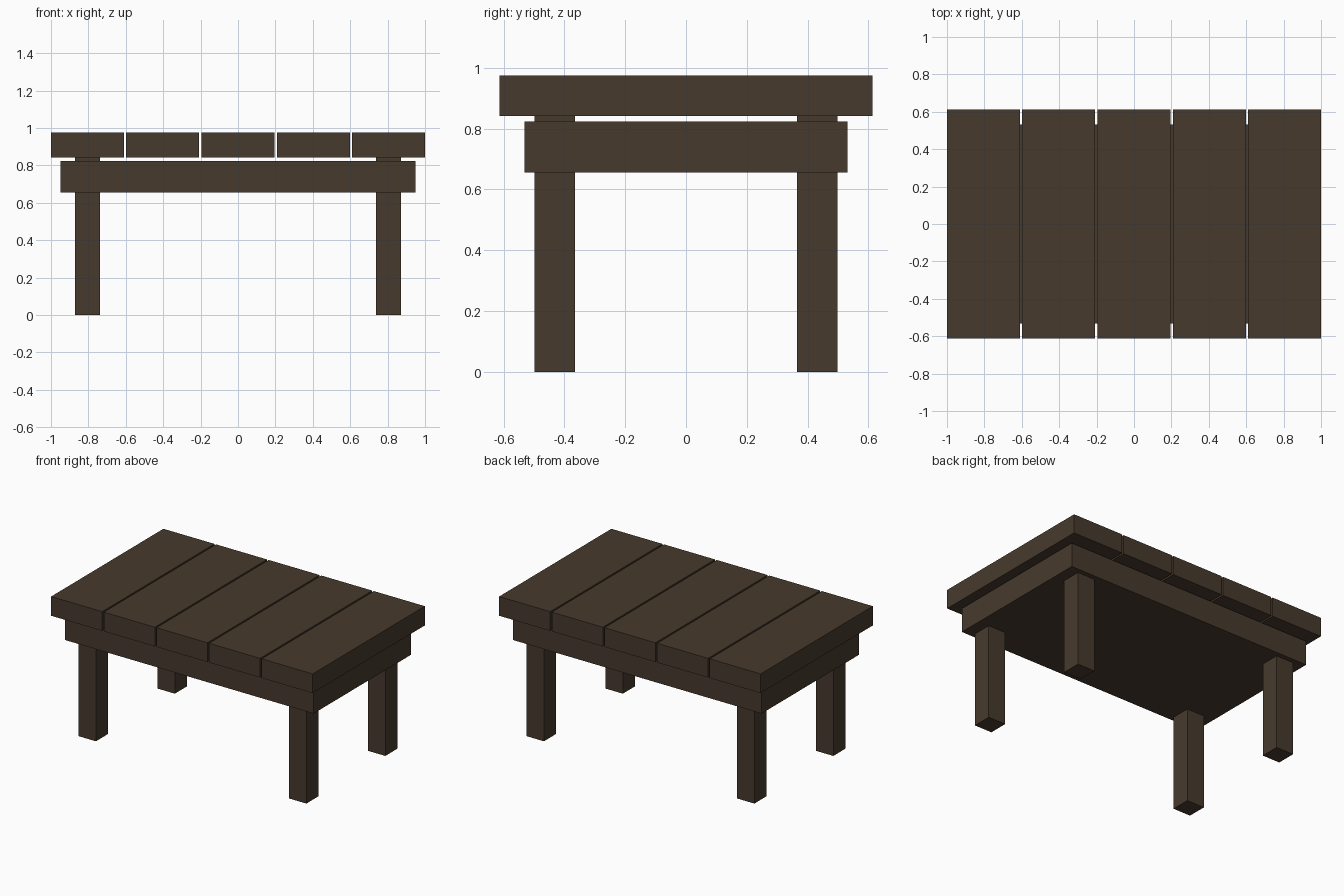
import bpy

if "Cube" in bpy.data.objects:
    bpy.data.objects.remove(bpy.data.objects["Cube"])

wood = bpy.data.materials.new("dark brown wood")
wood.diffuse_color = (0.063, 0.042, 0.026, 1)
wood.use_nodes = True
wood.node_tree.nodes["Principled BSDF"].inputs["Base Color"].default_value = wood.diffuse_color


def box(name, centre, size):
    """Axis-aligned box with its scale applied."""
    bpy.ops.mesh.primitive_cube_add(size=1, location=centre)
    ob = bpy.context.object
    ob.name = name
    ob.scale = size
    bpy.ops.object.transform_apply(location=False, rotation=False, scale=True)
    ob.data.materials.append(wood)
    return ob


# Five top planks with narrow gaps between them
for i in range(5):
    box(f"top_plank_{i + 1}", ((i - 2) * 0.4025, 0, 0.9085), (0.39, 1.226, 0.133))

# Solid slab under the planks
box("under_slab", (0, 0, 0.74), (1.9, 1.062, 0.168))

# Four square legs, running through the slab up to the planks
for sx, side in ((-1, "left"), (1, "right")):
    for sy, end in ((-1, "front"), (1, "back")):
        box(f"{end}_{side}_leg", (sx * 0.805, sy * 0.431, 0.421), (0.133, 0.133, 0.842))
